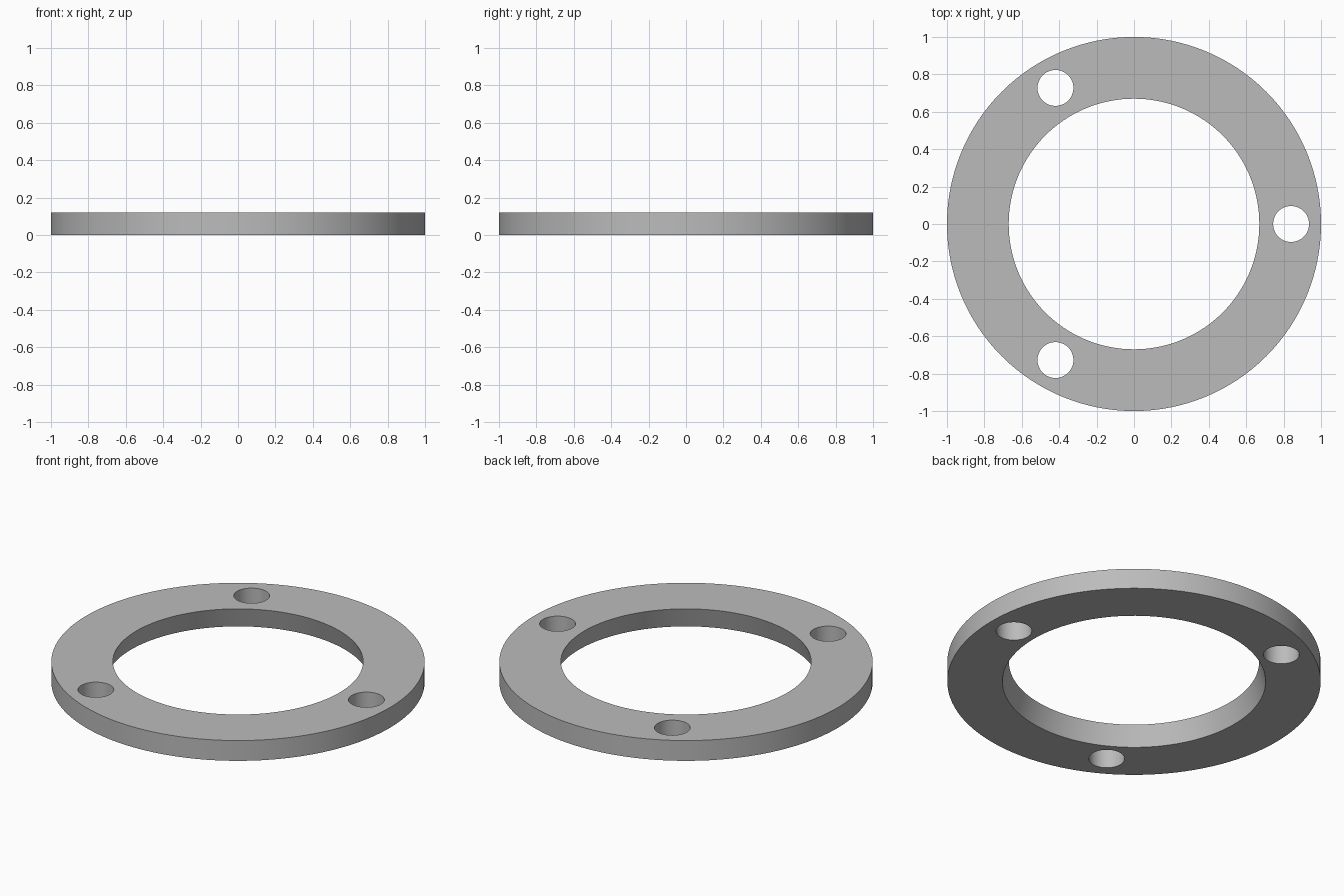
import bpy
import math

THICK = 0.12
OUTER_R = 1.0
BORE_TOP, BORE_BOTTOM = 0.67, 0.705
HOLE_R, HOLE_ORBIT = 0.096, 0.84
MARGIN = 0.06

cube = bpy.data.objects.get("Cube")
if cube:
    bpy.data.objects.remove(cube, do_unlink=True)

grey = bpy.data.materials.new("plain grey")
grey.use_nodes = True
colour = (0.5, 0.5, 0.5, 1)
grey.diffuse_color = colour
grey.node_tree.nodes["Principled BSDF"].inputs["Base Color"].default_value = colour


def frustum(name, r_bottom, r_top, z0, z1, sides, x=0, y=0):
    bpy.ops.mesh.primitive_cone_add(vertices=sides, radius1=r_bottom, radius2=r_top,
                                    depth=z1 - z0, location=(x, y, (z0 + z1) / 2))
    obj = bpy.context.object
    obj.name = name
    obj.data.materials.append(grey)
    return obj


def cut(target, cutter):
    cutter.hide_render = True
    mod = target.modifiers.new("cut", 'BOOLEAN')
    mod.operation = 'DIFFERENCE'
    mod.solver = 'EXACT'
    mod.object = cutter
    bpy.context.view_layer.objects.active = target
    bpy.ops.object.modifier_apply(modifier=mod.name)
    bpy.data.objects.remove(cutter, do_unlink=True)


# Flat disc
ring = frustum("flange_ring", OUTER_R, OUTER_R, 0, THICK, 128)

# Central bore, slightly wider at the bottom
flare = (BORE_BOTTOM - BORE_TOP) / THICK * MARGIN
cut(ring, frustum("bore_cutter", BORE_BOTTOM + flare, BORE_TOP - flare,
                  -MARGIN, THICK + MARGIN, 128))

# Three evenly spaced bolt holes
for i in range(3):
    a = i * math.tau / 3
    cut(ring, frustum("bolt_hole_cutter", HOLE_R, HOLE_R, -MARGIN, THICK + MARGIN, 48,
                      HOLE_ORBIT * math.cos(a), HOLE_ORBIT * math.sin(a)))

# Smooth walls with crisp rims
bpy.ops.object.select_all(action='DESELECT')
ring.select_set(True)
bpy.context.view_layer.objects.active = ring
bpy.ops.object.shade_smooth_by_angle(angle=math.radians(30))
